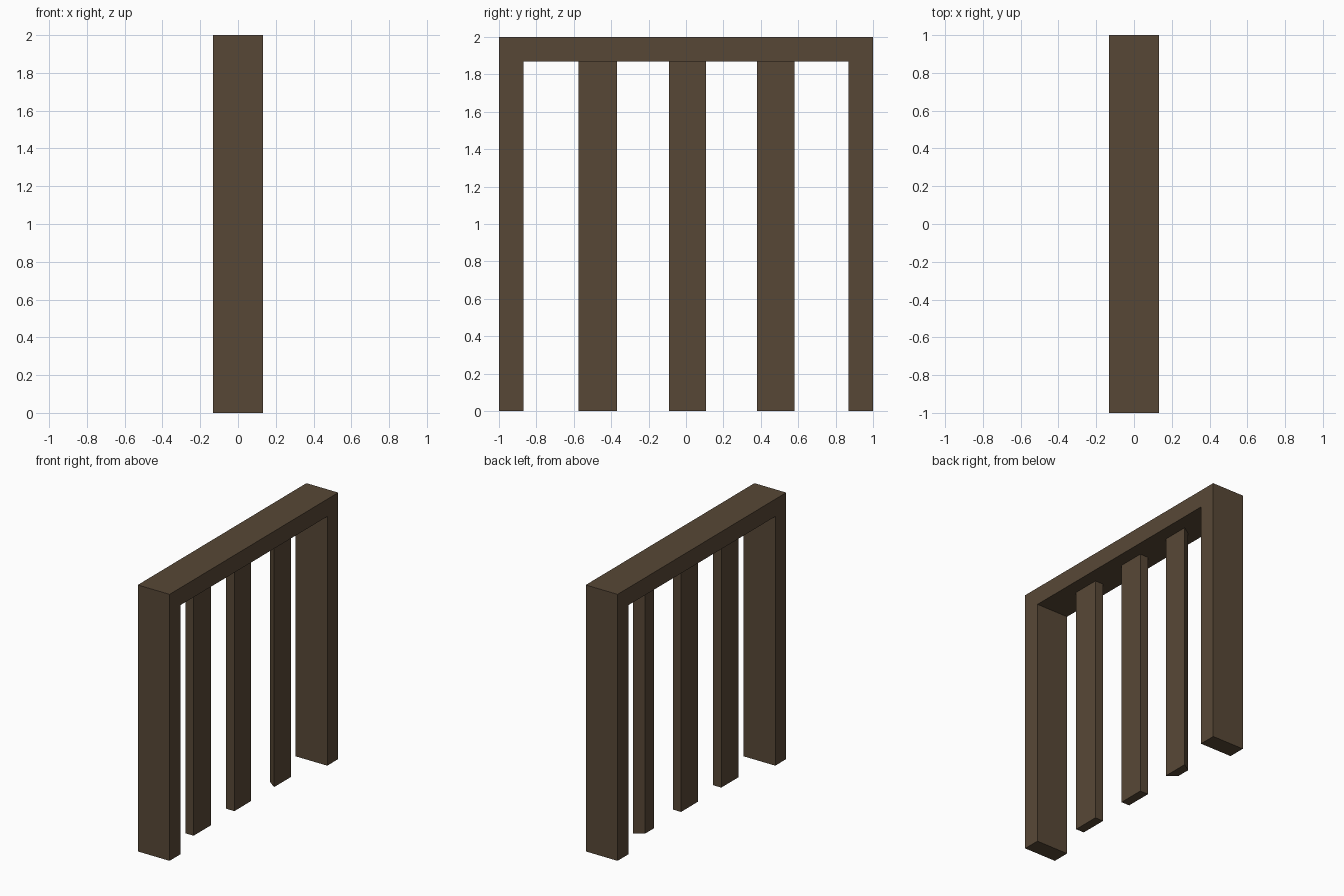
import bpy

if "Cube" in bpy.data.objects:
    bpy.data.objects.remove(bpy.data.objects["Cube"])

wood = bpy.data.materials.new("dark brown wood")
wood.diffuse_color = (0.097, 0.064, 0.037, 1)
wood.use_nodes = True
wood.node_tree.nodes["Principled BSDF"].inputs["Base Color"].default_value = wood.diffuse_color


def prism(name, outline, z0, z1):
    """Upright prism from a counter-clockwise four-point plan outline."""
    n = len(outline)
    verts = [(x, y, z) for z in (z0, z1) for x, y in outline]
    faces = [tuple(reversed(range(n))), tuple(range(n, 2 * n))]
    faces += [(i, (i + 1) % n, n + (i + 1) % n, n + i) for i in range(n)]
    mesh = bpy.data.meshes.new(name)
    mesh.from_pydata(verts, [], faces)
    mesh.materials.append(wood)
    obj = bpy.data.objects.new(name, mesh)
    bpy.context.collection.objects.link(obj)
    return obj


def rect(hx, y0, y1):
    return [(-hx, y0), (hx, y0), (hx, y1), (-hx, y1)]


W, T, S = 0.132, 0.13, 0.034   # frame half depth, frame thickness, slat half depth
TOP = 2 - T

# Outer frame: top beam resting on two posts
prism("top_beam", rect(W, -1, 1), TOP, 2)
prism("front_post", rect(W, -1, -1 + T), 0, TOP)
prism("back_post", rect(W, 1 - T, 1), 0, TOP)

# Slats between the posts; the rear one narrows towards -x
prism("front_slat", rect(S, -0.575, -0.37), 0, TOP)
prism("middle_slat", rect(S, -0.092, 0.108), 0, TOP)
prism("back_slat", [(-S, 0.43), (S, 0.38), (S, 0.58), (-S, 0.535)], 0, TOP)
